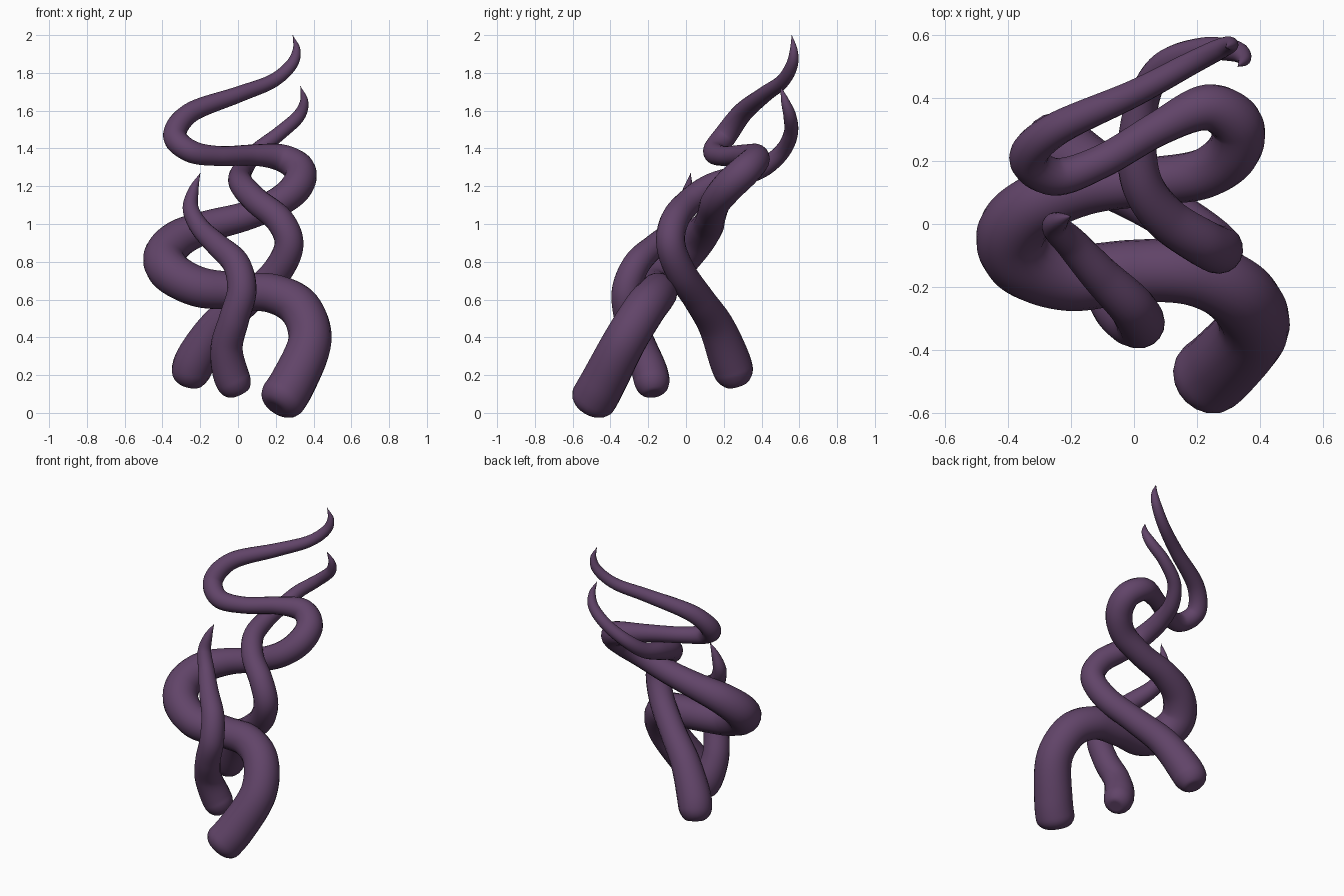
import bpy
from mathutils import Vector
from math import sqrt

mat = bpy.data.materials.new("purple_skin")
mat.diffuse_color = (0.12, 0.058, 0.14, 1)


def smooth_path(pts, steps=10):
    """Smooth path through x, y, z, radius points."""
    p = [Vector(q) for q in pts]
    p = [p[0] * 2 - p[1]] + p + [p[-1] * 2 - p[-2]]
    out = []
    for a, b, c, d in zip(p, p[1:], p[2:], p[3:]):
        for i in range(steps):
            t = i / steps
            out.append(0.5 * (2 * b + (c - a) * t + (2 * a - 5 * b + 4 * c - d) * t * t
                              + (3 * b - a - 3 * c + d) * t ** 3))
    return out + [p[-2]]


def tentacle(name, pts, cap=0.08):
    """Tapered round tube with a rounded base."""
    path = smooth_path(pts)
    # extra samples in the rounded base
    path = [path[0].lerp(path[1], k) for k in (0, 0.03, 0.1, 0.25, 0.5)] + path[1:]
    cu = bpy.data.curves.new(name, 'CURVE')
    cu.dimensions = '3D'
    cu.bevel_depth = 1
    cu.bevel_resolution = 7
    cu.use_fill_caps = True
    sp = cu.splines.new('POLY')
    sp.points.add(len(path) - 1)
    dist = 0
    for i, q in enumerate(path):
        if i:
            dist += (q.xyz - path[i - 1].xyz).length
        k = min(dist / cap, 1)
        sp.points[i].co = (q.x, q.y, q.z, 1)
        sp.points[i].radius = max(q.w, 0.001) * (0.4 + 0.6 * sqrt(1 - (1 - k) ** 2))
    sp.use_smooth = True
    ob = bpy.data.objects.new(name, cu)
    bpy.context.collection.objects.link(ob)
    cu.materials.append(mat)
    bpy.ops.object.select_all(action='DESELECT')
    ob.select_set(True)
    bpy.context.view_layer.objects.active = ob
    bpy.ops.object.convert(target='MESH')
    bpy.ops.object.shade_smooth()


# Large tentacle winding up the whole height
tentacle("large_tentacle", [
    (0.2, -0.515, 0.025, .125), (0.29, -0.44, 0.16, .122), (0.38, -0.325, 0.38, .115),
    (0.33, -0.22, 0.55, .112), (0.19, -0.155, 0.63, .105), (0, -0.15, 0.645, .10),
    (-0.2, -0.17, 0.665, .107), (-0.35, -0.12, 0.74, .112), (-0.39, -0.03, 0.83, .11),
    (-0.31, 0.06, 0.925, .10), (-0.15, 0.115, 0.99, .085), (0.05, 0.135, 1.045, .077),
    (0.22, 0.16, 1.12, .08), (0.315, 0.23, 1.205, .085), (0.325, 0.32, 1.29, .083),
    (0.23, 0.37, 1.35, .073), (0.08, 0.305, 1.365, .056), (-0.1, 0.2, 1.36, .053),
    (-0.25, 0.15, 1.385, .06), (-0.335, 0.21, 1.47, .062), (-0.25, 0.3, 1.59, .054),
    (0, 0.415, 1.685, .043), (0.18, 0.51, 1.755, .037), (0.28, 0.56, 1.84, .032),
    (0.31, 0.57, 1.92, .021), (0.29, 0.56, 2.0, 0)])

# Small front tentacle
tentacle("small_front_tentacle", [
    (0.01, -0.17, 0.1, .09), (-0.04, -0.19, 0.21, .095), (-0.06, -0.24, 0.35, .085),
    (-0.02, -0.3, 0.5, .08), (0.02, -0.315, 0.65, .078), (-0.01, -0.26, 0.79, .073),
    (-0.11, -0.16, 0.89, .062), (-0.2, -0.06, 0.98, .052), (-0.25, -0.01, 1.08, .043),
    (-0.235, 0.01, 1.18, .027), (-0.2, 0.025, 1.27, 0)])

# Middle back tentacle
tentacle("back_tentacle", [
    (-0.26, 0.275, 0.145, .095), (-0.23, 0.235, 0.27, .108), (-0.11, 0.16, 0.46, .094),
    (0.05, 0.07, 0.6, .083), (0.2, -0.025, 0.74, .08), (0.27, -0.08, 0.89, .077),
    (0.22, -0.06, 1.02, .075), (0.1, 0.02, 1.12, .07), (0.025, 0.13, 1.2, .066),
    (0.01, 0.27, 1.25, .06), (0.035, 0.41, 1.3, .05), (0.1, 0.51, 1.385, .043),
    (0.22, 0.555, 1.48, .038), (0.32, 0.55, 1.57, .034), (0.35, 0.525, 1.65, .022),
    (0.33, 0.5, 1.73, 0)])
